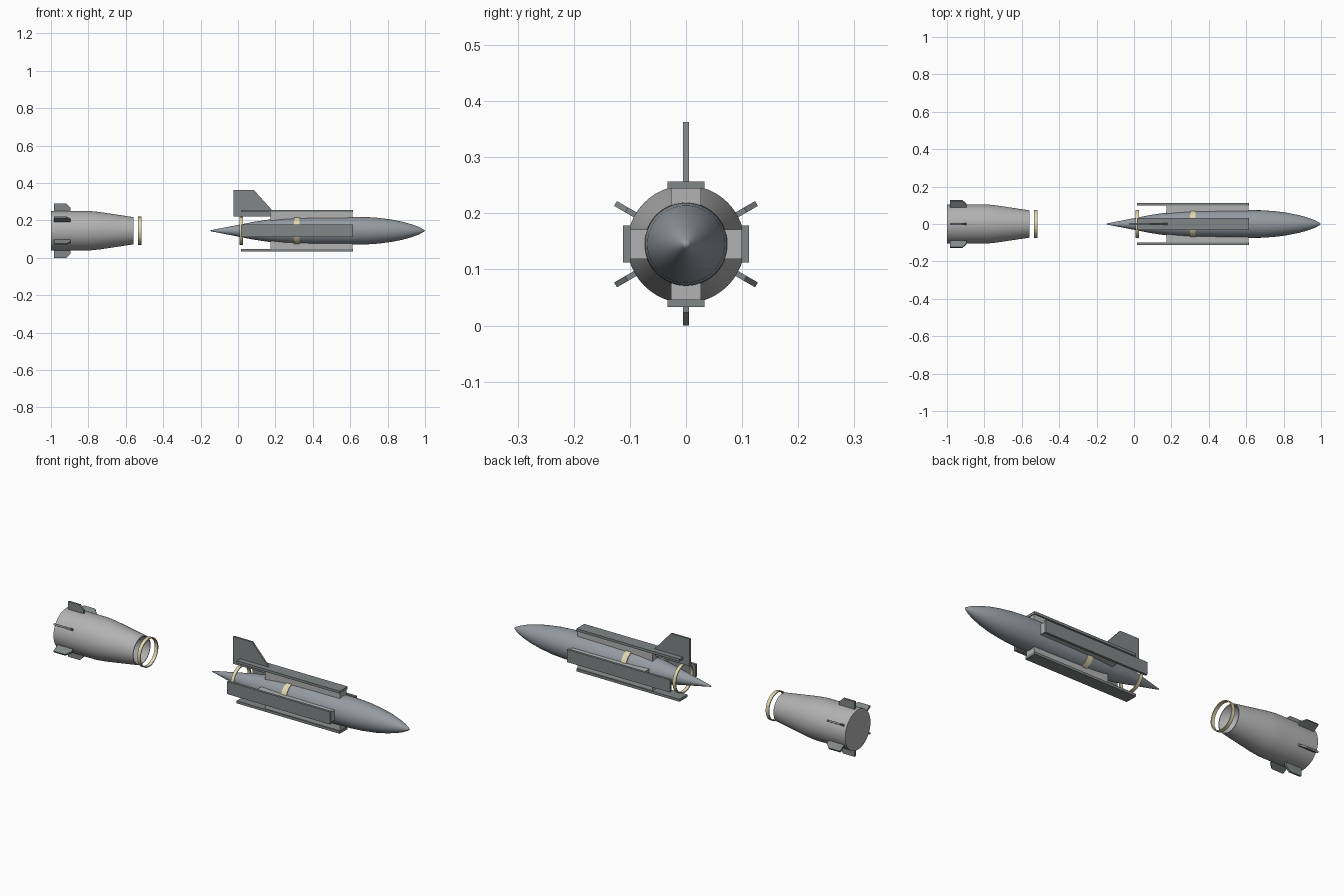
import bpy, bmesh, math
from mathutils import Matrix, Vector

if "Cube" in bpy.data.objects:
    bpy.data.objects.remove(bpy.data.objects["Cube"])

AXIS = Matrix.Translation((0, 0, 0.145))  # centre line height


def material(name, col):
    m = bpy.data.materials.new(name)
    m.diffuse_color = (*col, 1)
    m.use_nodes = True
    m.node_tree.nodes["Principled BSDF"].inputs["Base Color"].default_value = m.diffuse_color
    return m


HULL = material("hull_grey", (0.30, 0.33, 0.36))
PALE = material("pale_grey", (0.45, 0.45, 0.45))
DARK = material("dark_grey", (0.22, 0.24, 0.24))
CREAM = material("cream", (0.75, 0.68, 0.42))


def finish(name, bm, mat, smooth=False):
    bmesh.ops.remove_doubles(bm, verts=bm.verts, dist=1e-5)
    bmesh.ops.recalc_face_normals(bm, faces=bm.faces)
    me = bpy.data.meshes.new(name)
    bm.to_mesh(me)
    bm.free()
    me.materials.append(mat)
    ob = bpy.data.objects.new(name, me)
    bpy.context.collection.objects.link(ob)
    if smooth:
        bpy.ops.object.select_all(action='DESELECT')
        ob.select_set(True)
        bpy.context.view_layer.objects.active = ob
        bpy.ops.object.shade_smooth_by_angle(angle=math.radians(30))
    return ob


def lathe(name, profile, mat, closed=False, n=48):
    """Revolve (x, radius) points around the centre line."""
    bm = bmesh.new()
    vs = [bm.verts.new((x, 0, r)) for x, r in profile]
    pairs = list(zip(vs, vs[1:])) + ([(vs[-1], vs[0])] if closed else [])
    edges = [bm.edges.new(p) for p in pairs]
    bmesh.ops.spin(bm, geom=vs + edges, cent=(0, 0, 0), axis=(1, 0, 0),
                   angle=math.tau, steps=n)
    bm.transform(AXIS)
    return finish(name, bm, mat, True)


def plate(name, profile, width, mat, angle=0):
    """Extrude an (x, radius) outline sideways, then turn it about the axis."""
    bm = bmesh.new()
    f = bm.faces.new([bm.verts.new((x, -width / 2, r)) for x, r in profile])
    ext = bmesh.ops.extrude_face_region(bm, geom=[f])["geom"]
    bmesh.ops.translate(bm, vec=Vector((0, width, 0)),
                        verts=[v for v in ext if isinstance(v, bmesh.types.BMVert)])
    bm.transform(AXIS @ Matrix.Rotation(angle, 4, 'X'))
    return finish(name, bm, mat)


def rect(x0, x1, r0, r1):
    return [(x0, r0), (x1, r0), (x1, r1), (x0, r1)]


# main body with pointed nose and tail
lathe("main_body", [(-0.15, 0), (-0.145, 0.003), (0.0, 0.031), (0.08, 0.047),
                    (0.16, 0.059), (0.24, 0.067), (0.32, 0.071), (0.45, 0.0735),
                    (0.6, 0.0745), (0.68, 0.0735), (0.75, 0.069), (0.82, 0.060),
                    (0.88, 0.048), (0.93, 0.034), (0.965, 0.021), (0.99, 0.008),
                    (1.0, 0)], HULL)

# booster with tapered front and recessed mouth
lathe("booster", [(-1.0, 0), (-1.0, 0.105), (-0.79, 0.105), (-0.74, 0.100),
                  (-0.56, 0.073), (-0.56, 0.069), (-0.73, 0)], PALE)

# clamp rings
for name, x, w in (("front_ring", 0.315, 0.03), ("tail_ring", 0.017, 0.018),
                   ("booster_ring", -0.525, 0.018)):
    lathe(name, rect(x - w / 2, x + w / 2, 0.070, 0.075), CREAM, closed=True)

# four long wing panels on struts
for i in range(4):
    a = i * math.pi / 2
    plate(f"wing_panel_{i}", rect(0.015, 0.615, 0.099, 0.112), 0.066, DARK, a)
    plate(f"panel_strut_{i}", rect(0.175, 0.612, 0.05, 0.099), 0.053, PALE, a)

# upright tail fin
plate("tail_fin", [(-0.025, 0.075), (0.18, 0.075), (0.18, 0.112),
                   (0.085, 0.218), (-0.025, 0.218)], 0.01, DARK)

# six booster fins
for i in range(6):
    plate(f"booster_fin_{i}", [(-0.985, 0.095), (-0.895, 0.095), (-0.895, 0.122),
                               (-0.918, 0.145), (-0.985, 0.145)],
          0.01, DARK, i * math.pi / 3)
